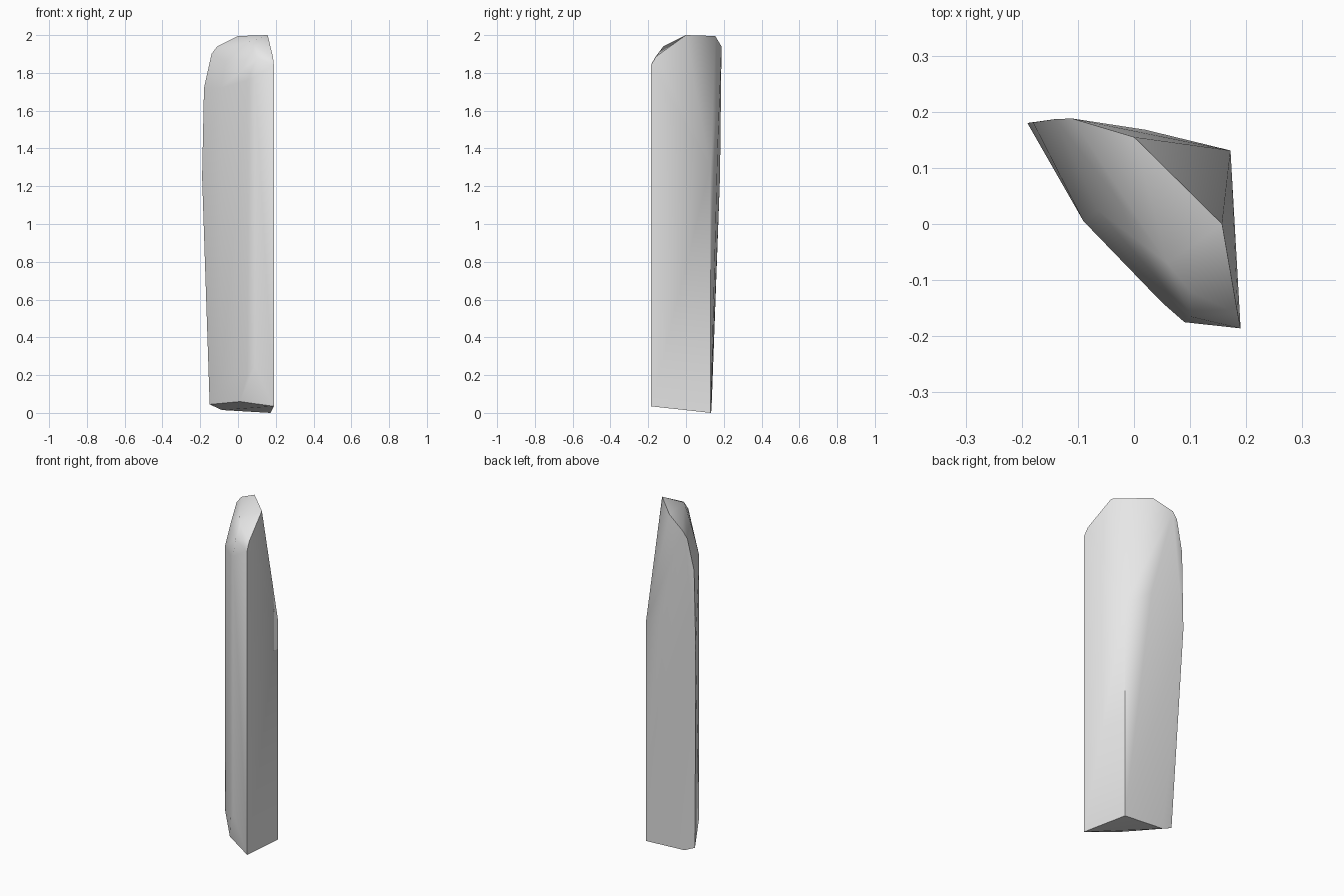
import bpy
import bmesh
from math import radians

cube = bpy.data.objects.get("Cube")
if cube:
    bpy.data.objects.remove(cube, do_unlink=True)


def flat_material(name, color):
    mat = bpy.data.materials.new(name)
    mat.use_nodes = True
    mat.diffuse_color = color
    mat.node_tree.nodes["Principled BSDF"].inputs["Base Color"].default_value = color
    return mat


def hull_object(name, points, mat):
    """Wrap a set of corner points in a closed convex skin."""
    bm = bmesh.new()
    for point in points:
        bm.verts.new(point)
    result = bmesh.ops.convex_hull(bm, input=bm.verts)
    spare = {g for key in ("geom_interior", "geom_unused") for g in result[key]
             if isinstance(g, bmesh.types.BMVert)}
    bmesh.ops.delete(bm, geom=list(spare), context="VERTS")
    bmesh.ops.dissolve_limit(bm, angle_limit=radians(1), verts=bm.verts, edges=bm.edges)
    bmesh.ops.recalc_face_normals(bm, faces=bm.faces)
    mesh = bpy.data.meshes.new(name)
    bm.to_mesh(mesh)
    bm.free()
    mesh.materials.append(mat)
    obj = bpy.data.objects.new(name, mesh)
    bpy.context.collection.objects.link(obj)
    return obj


# Slanted foot of the shard
foot = [(-.15, .13, .045), (-.085, .135, .015), (.172, .131, 0),
        (.19, -.186, .035), (.01, -.091, .06)]

# Upright corners of the body, given as x, y, low z, high z
corners = [(-.09, .005, .16, 1.72), (.05, -.14, .2, 1.76),
           (.09, -.175, .25, 1.78), (.19, -.186, .04, 1.84)]
body = [(x, y, z) for x, y, *ends in corners for z in ends]

# Bulging back with its broken corner
back = [(.172, .131, 1.3), (.02, .168, 1.4),
        (-.19, .18, 1.25), (-.18, .181, 1.72)]

# Rounded front shoulder and sloping crown
crown = [(.157, 0, 2), (0, .155, 1.995), (-.11, .188, 1.94), (-.14, .187, 1.9),
         (-.065, .025, 1.86), (.1, -.165, 1.88), (.185, -.16, 1.885),
         (.1, -.12, 1.94), (.06, -.07, 1.965)]

stone = flat_material("pale_grey_stone", (.8, .8, .8, 1))
shard = hull_object("stone_shard", foot + body + back + crown, stone)

# Soft shading, keeping the broken edges sharp
bpy.ops.object.select_all(action="DESELECT")
shard.select_set(True)
bpy.context.view_layer.objects.active = shard
bpy.ops.object.shade_smooth_by_angle(angle=radians(40))
